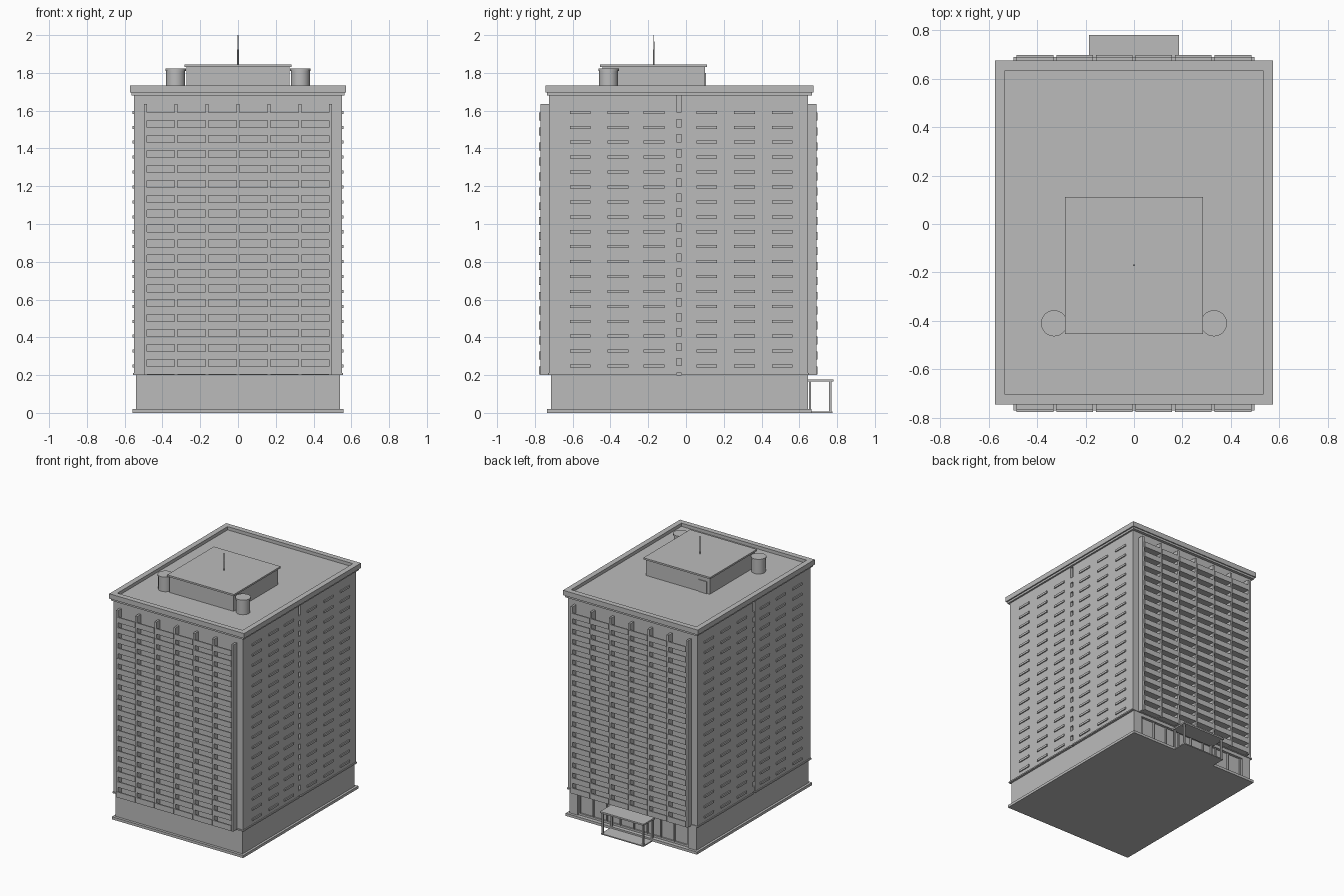
import bpy, bmesh
from mathutils import Matrix, Vector

cube = bpy.data.objects.get("Cube")
if cube:
    bpy.data.objects.remove(cube)

mat = bpy.data.materials.new("concrete grey")
mat.use_nodes = True
GREY = (0.5, 0.5, 0.5, 1)
mat.diffuse_color = GREY
mat.node_tree.nodes["Principled BSDF"].inputs["Base Color"].default_value = GREY


def finish(name, bm):
    mesh = bpy.data.meshes.new(name)
    bm.to_mesh(mesh)
    bm.free()
    mesh.materials.append(mat)
    obj = bpy.data.objects.new(name, mesh)
    bpy.context.collection.objects.link(obj)
    return obj


def boxes(name, items):
    """One object from boxes given as x, y and z ranges."""
    bm = bmesh.new()
    for xr, yr, zr in items:
        lo, hi = zip(sorted(xr), sorted(yr), sorted(zr))
        lo, hi = Vector(lo), Vector(hi)
        m = Matrix.Translation((lo + hi) / 2) @ Matrix.Diagonal((*(hi - lo), 1))
        bmesh.ops.create_cube(bm, size=1, matrix=m)
    return finish(name, bm)


def cylinder(name, x, y, z0, z1, r, r2=None, sides=32):
    bm = bmesh.new()
    bmesh.ops.create_cone(bm, cap_ends=True, segments=sides, radius1=r,
                          radius2=r if r2 is None else r2, depth=z1 - z0,
                          matrix=Matrix.Translation((x, y, (z0 + z1) / 2)))
    obj = finish(name, bm)
    bpy.ops.object.select_all(action='DESELECT')
    obj.select_set(True)
    bpy.context.view_layer.objects.active = obj
    bpy.ops.object.shade_smooth_by_angle()


def span(h):
    return (-h, h)


FRONT, BACK = -0.725, 0.645
FLOORS, PITCH, Z0 = 18, 0.079, 0.21
levels = [Z0 + i * PITCH for i in range(FLOORS)]

# Ground storey: plain walls with a glazed back
boxes("plinth", [(span(0.558), (-0.735, 0.665), (0, 0.02))])
boxes("base_walls", [(span(0.54), (-0.715, 0.625), (0.02, 0.2))])
frame = [(span(0.54), (0.62, BACK), (0.175, 0.2)),
         (span(0.54), (0.62, 0.635), (0.02, 0.035))]
for s in (-1, 1):
    frame.append(((s * 0.47, s * 0.54), (0.62, BACK), (0.02, 0.18)))
for i in range(-4, 5):
    x = i * 0.115
    frame.append(((x - 0.005, x + 0.005), (0.62, 0.637), (0.03, 0.18)))
boxes("lobby_frame", frame)

# Entrance canopy on the back
boxes("canopy_roof", [(span(0.185), (BACK, 0.78), (0.165, 0.177))])
boxes("entrance_step", [(span(0.18), (BACK, 0.775), (0, 0.008))])
boxes("canopy_posts", [((s * 0.165, s * 0.178), (y, y + 0.012), (0, 0.166))
                       for s in (-1, 1) for y in (0.65, 0.758)])

# Tower, split along each side by a narrow vertical slot
boxes("tower_core", [(span(0.53), (FRONT + 0.01, BACK - 0.01), (0.2, 1.7))])
halves = [(FRONT, -0.05), (-0.025, BACK)]
boxes("tower_walls", [(span(0.55), yr, (0.2, 1.69)) for yr in halves])
boxes("base_ledge", [(span(0.557), yr, (0.2, 0.21))
                     for yr in ((FRONT - 0.005, -0.05), (-0.025, BACK + 0.005))])
boxes("slot_spandrels", [((s * 0.52, s * 0.548), (-0.052, -0.023), (z, z + 0.04))
                         for s in (-1, 1) for z in levels])

# Thin window ledges on both sides
columns = (-0.56, -0.36, -0.17, 0.11, 0.31, 0.51)
boxes("side_window_ledges",
      [((s * 0.54, s * 0.558), (y - 0.055, y + 0.055), (z + 0.03, z + 0.046))
       for s in (-1, 1) for y in columns for z in levels])

# Balconies and dividing fins, front and back
fins = [i * 0.1635 for i in range(-3, 4)]
for side, wall, d in (("front", FRONT, -1), ("back", BACK, 1)):
    boxes(side + "_fins", [((x - 0.008, x + 0.008), (wall - d * 0.01, wall + d * 0.045),
                            (0.2, 1.635)) for x in fins])
    slabs, rails = [], []
    for x in fins[:-1]:
        xr = (x + 0.006, x + 0.1575)
        for z in levels:
            slabs.append((xr, (wall - d * 0.005, wall + d * 0.045), (z - 0.006, z + 0.004)))
            rails.append((xr, (wall + d * 0.042, wall + d * 0.052), (z - 0.006, z + 0.036)))
    boxes(side + "_balcony_floors", slabs)
    boxes(side + "_balcony_rails", rails)

# Roof and stepped parapet
boxes("roof_slab", [(span(0.563), (-0.737, 0.667), (1.68, 1.708))])
top = (1.695, 1.733)
parapet = [((s * 0.532, s * 0.573), (-0.745, 0.675), top) for s in (-1, 1)]
parapet += [(span(0.532), yr, top) for yr in ((-0.745, -0.704), (0.634, 0.675))]
boxes("parapet", parapet)

# Rooftop plant room, tanks and mast
boxes("plant_room", [(span(0.272), (-0.443, 0.1), (1.7, 1.833))])
boxes("plant_room_roof", [(span(0.284), (-0.455, 0.112), (1.832, 1.845))])
boxes("plant_room_door", [((-0.25, -0.18), (0.095, 0.106), (1.7, 1.8))])
for name, x in (("left_tank", 0.33), ("right_tank", -0.33)):
    cylinder(name, x, -0.41, 1.7, 1.812, 0.05)
    cylinder(name + "_lid", x, -0.41, 1.81, 1.822, 0.054)
cylinder("mast_base", 0, -0.17, 1.84, 1.925, 0.004, sides=12)
cylinder("mast_tip", 0, -0.17, 1.92, 2.0, 0.0025, 0.0015, sides=12)
